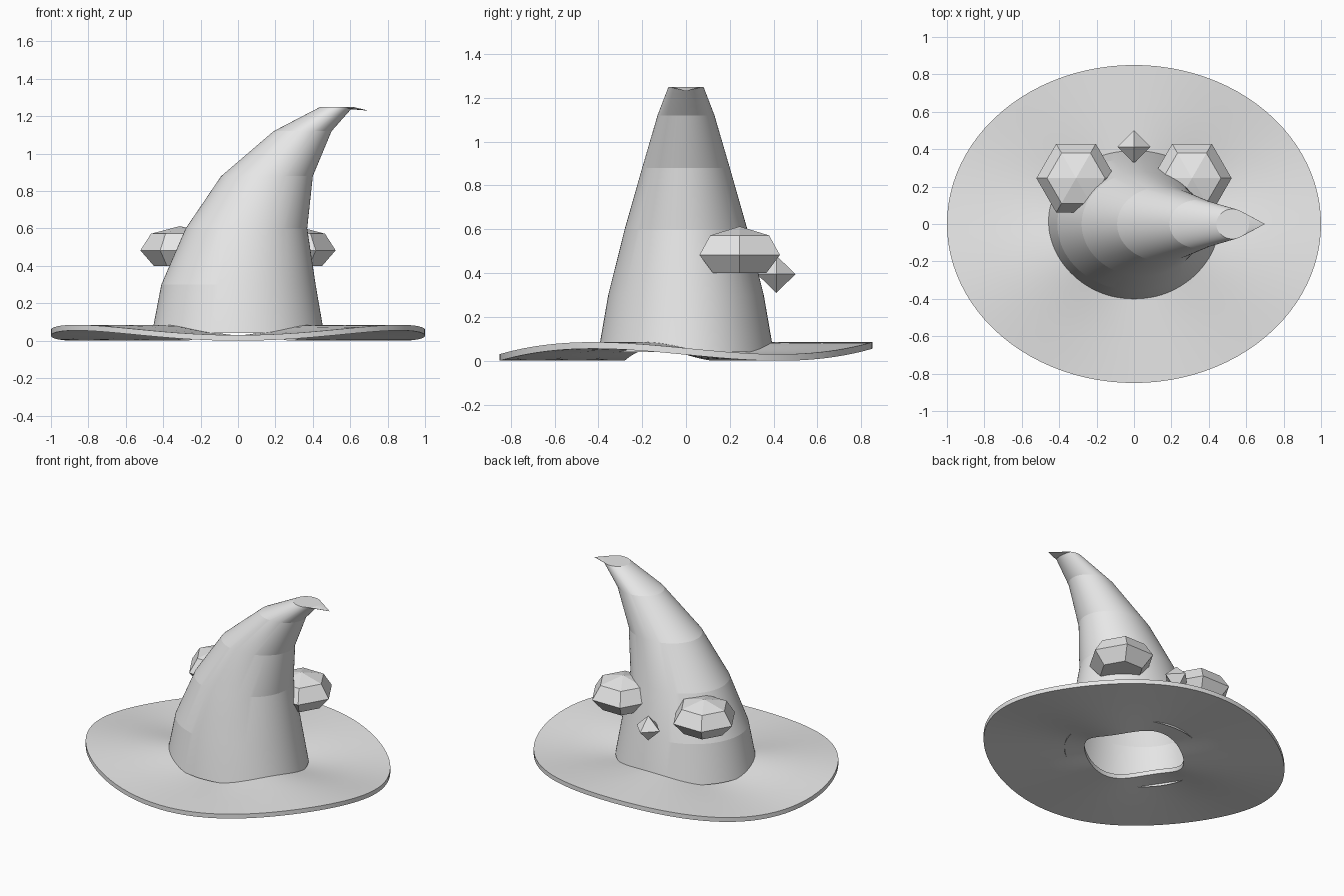
import bpy, bmesh, math

if "Cube" in bpy.data.objects:
    bpy.data.objects.remove(bpy.data.objects["Cube"])

N = 96
grey = bpy.data.materials.new("plain grey")
grey.diffuse_color = (0.8, 0.8, 0.8, 1)
grey.use_nodes = True
grey.node_tree.nodes["Principled BSDF"].inputs["Base Color"].default_value = grey.diffuse_color


def ring(bm, cx, cy, rx, ry, z, n=N):
    """Elliptical loop; z may be a function of the angle."""
    out = []
    for i in range(n):
        a = 2 * math.pi * i / n
        out.append(bm.verts.new((cx + rx * math.cos(a), cy + ry * math.sin(a),
                                 z(a) if callable(z) else z)))
    return out


def bridge(bm, a, b):
    n = len(a)
    for i in range(n):
        j = (i + 1) % n
        bm.faces.new((a[i], a[j], b[j], b[i]))


def fan(bm, loop, tip):
    v = bm.verts.new(tip)
    for i in range(len(loop)):
        bm.faces.new((loop[i], loop[(i + 1) % len(loop)], v))


def finish(bm, name, smooth_angle=None):
    bmesh.ops.recalc_face_normals(bm, faces=bm.faces[:])
    me = bpy.data.meshes.new(name)
    bm.to_mesh(me)
    bm.free()
    me.materials.append(grey)
    ob = bpy.data.objects.new(name, me)
    bpy.context.collection.objects.link(ob)
    if smooth_angle:
        bpy.ops.object.select_all(action='DESELECT')
        ob.select_set(True)
        bpy.context.view_layer.objects.active = ob
        bpy.ops.object.shade_smooth_by_angle(angle=math.radians(smooth_angle))
    return ob


# Brim: flat oval with a hole, rippled in three waves
def wave(base):
    return lambda a: base - 0.0275 * math.sin(3 * a)


bm = bmesh.new()
radii = [(0.33, 0.28), (0.55, 0.47), (0.78, 0.66), (1.0, 0.85)]
top = [ring(bm, 0, 0, rx, ry, wave(0.0575)) for rx, ry in radii]
bottom = [ring(bm, 0, 0, rx, ry, wave(0.0275)) for rx, ry in radii]
for loops in (top, bottom):
    for a, b in zip(loops, loops[1:]):
        bridge(bm, a, b)
bridge(bm, top[0], bottom[0])
bridge(bm, top[-1], bottom[-1])
finish(bm, "brim", 30)

# Crown: bent cone of oval rings (left x, right x, half depth, height)
bm = bmesh.new()
profile = [(-0.46, 0.46, 0.40, 0.04), (-0.41, 0.415, 0.355, 0.30),
           (-0.28, 0.37, 0.28, 0.60), (-0.09, 0.40, 0.20, 0.88),
           (0.19, 0.50, 0.13, 1.12), (0.44, 0.615, 0.08, 1.25)]
loops = [ring(bm, (l + r) / 2, 0, (r - l) / 2, ry, z) for l, r, ry, z in profile]
for a, b in zip(loops, loops[1:]):
    bridge(bm, a, b)
bm.faces.new(loops[-1])
finish(bm, "crown", 6)

# Drooping point at the end of the crown
bm = bmesh.new()
fan(bm, ring(bm, 0.5275, 0, 0.0875, 0.08, 1.25), (0.70, 0, 1.23))
finish(bm, "crown_tip", 6)

# Two large six-sided gems at the back
for side, label in ((-1, "left"), (1, "right")):
    bm = bmesh.new()
    loops = [ring(bm, side * 0.31, 0.245, r, r, z, 6)
             for r, z in ((0.14, 0.40), (0.212, 0.483), (0.155, 0.572))]
    bm.faces.new(loops[0])
    for a, b in zip(loops, loops[1:]):
        bridge(bm, a, b)
    fan(bm, loops[-1], (side * 0.31, 0.245, 0.613))
    finish(bm, label + "_gem")

# Small octahedral gem in the middle of the back
bm = bmesh.new()
loop = ring(bm, 0, 0.412, 0.088, 0.088, 0.395, 4)
fan(bm, loop, (0, 0.412, 0.48))
fan(bm, loop, (0, 0.412, 0.31))
finish(bm, "small_gem")
